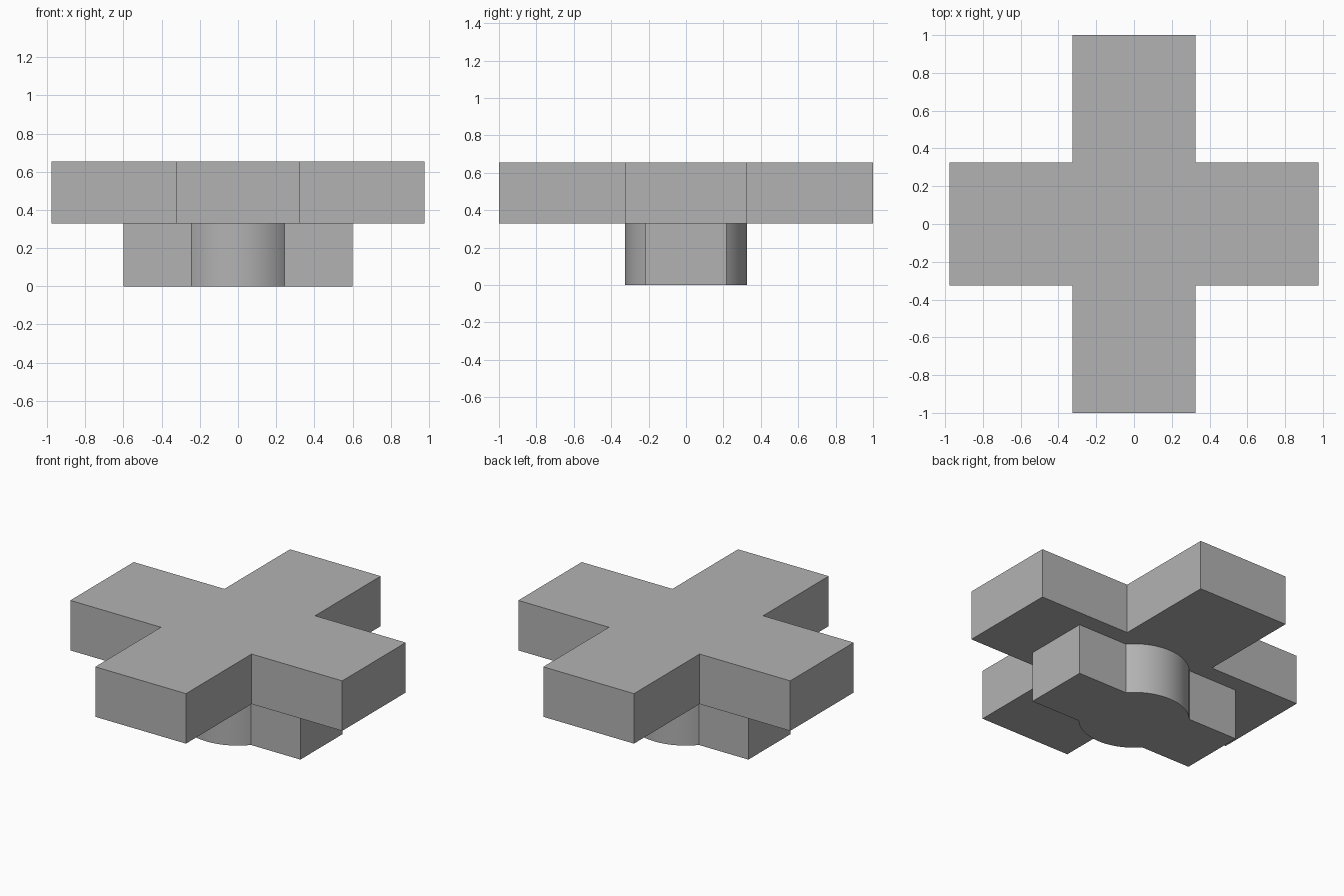
import bpy, bmesh
from math import asin, cos, sin, pi, radians, sqrt

cube = bpy.data.objects.get("Cube")
if cube:
    bpy.data.objects.remove(cube, do_unlink=True)

grey = bpy.data.materials.new("plain grey")
grey.use_nodes = True
grey.diffuse_color = (0.45, 0.45, 0.45, 1)
grey.node_tree.nodes["Principled BSDF"].inputs["Base Color"].default_value = grey.diffuse_color

LENGTH_X, LENGTH_Y = 0.978, 1.0   # half spans of the cross
HALF_ARM = 0.326                  # half width of each arm, and hub radius
BAR_X, BAR_Y = 0.6, 0.216         # half size of the lower bar
MIDDLE, TOP = 0.33, 0.655


def prism(name, outline, bottom, top):
    """Extrude a closed counter-clockwise outline upward into a solid."""
    bm = bmesh.new()
    base = bm.faces.new([bm.verts.new((x, y, bottom)) for x, y in outline])
    up = bmesh.ops.extrude_face_region(bm, geom=[base], use_keep_orig=True)
    verts = [g for g in up["geom"] if isinstance(g, bmesh.types.BMVert)]
    bmesh.ops.translate(bm, verts=verts, vec=(0, 0, top - bottom))
    bmesh.ops.recalc_face_normals(bm, faces=bm.faces)
    mesh = bpy.data.meshes.new(name)
    bm.to_mesh(mesh)
    bm.free()
    mesh.materials.append(grey)
    obj = bpy.data.objects.new(name, mesh)
    bpy.context.collection.objects.link(obj)
    return obj


def half_turn(points):
    """Complete an outline by adding its copy turned 180 degrees."""
    return points + [(-x, -y) for x, y in points]


# Cross-shaped upper plate
w = HALF_ARM
cross = half_turn([(LENGTH_X, -w), (LENGTH_X, w), (w, w),
                   (w, LENGTH_Y), (-w, LENGTH_Y), (-w, w)])
prism("cross_plate", cross, MIDDLE, TOP)

# Lower bar with a round hub bulging from both long sides
start = asin(BAR_Y / HALF_ARM)
steps = 32
arc = [start + (pi - 2 * start) * i / steps for i in range(steps + 1)]
hub = half_turn([(BAR_X, -BAR_Y), (BAR_X, BAR_Y)]
                + [(HALF_ARM * cos(a), HALF_ARM * sin(a)) for a in arc])
base = prism("hub_base", hub, 0, MIDDLE)

# Smooth the round hub sides, keep the corners sharp
bpy.ops.object.select_all(action="DESELECT")
base.select_set(True)
bpy.context.view_layer.objects.active = base
bpy.ops.object.shade_smooth_by_angle(angle=radians(30))
